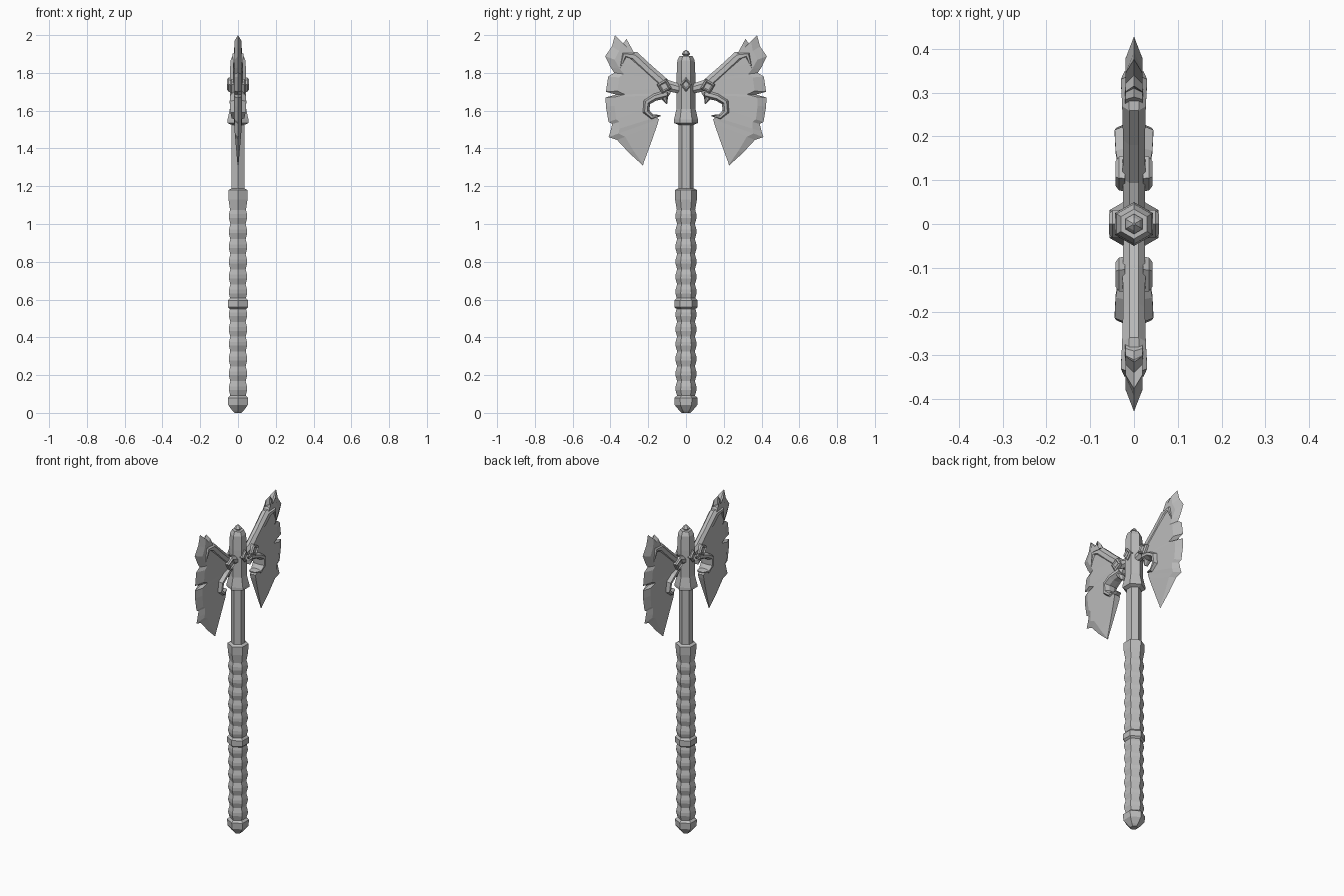
import bpy, bmesh
from math import sin, cos, pi
from mathutils import Vector

cube = bpy.data.objects.get("Cube")
if cube:
    bpy.data.objects.remove(cube)

GREY = (0.5, 0.5, 0.5, 1)
steel = bpy.data.materials.new("grey_steel")
steel.use_nodes = True
steel.diffuse_color = GREY
steel.node_tree.nodes["Principled BSDF"].inputs["Base Color"].default_value = GREY


def loft(name, rings):
    """Skin a list of equal-length rings and cap both ends."""
    bm = bmesh.new()
    rows = [[bm.verts.new(p) for p in ring] for ring in rings]
    n = len(rows[0])
    for a, b in zip(rows, rows[1:]):
        for i in range(n):
            j = (i + 1) % n
            bm.faces.new((a[i], a[j], b[j], b[i]))
    bm.faces.new(rows[0])
    bm.faces.new(rows[-1])
    bmesh.ops.recalc_face_normals(bm, faces=bm.faces)
    mesh = bpy.data.meshes.new(name)
    bm.to_mesh(mesh)
    bm.free()
    mesh.materials.append(steel)
    obj = bpy.data.objects.new(name, mesh)
    bpy.context.collection.objects.link(obj)
    return obj


def hex_post(name, profile):
    """Six-sided turned part from (radius, height) pairs, corners on y."""
    angles = [pi / 2 + k * pi / 3 for k in range(6)]
    loft(name, [[(r * cos(a), r * sin(a), z) for a in angles] for r, z in profile])


def band(name, path, side):
    """Bevelled band along (y, z, half width, half thickness) points."""
    section = [(-1, -.4), (-1, .4), (-.4, 1), (.4, 1),
               (1, .4), (1, -.4), (.4, -1), (-.4, -1)]
    rings = []
    for i, (y, z, w, t) in enumerate(path):
        a, b = path[max(i - 1, 0)], path[min(i + 1, len(path) - 1)]
        d = Vector((b[0] - a[0], b[1] - a[1])).normalized()
        rings.append([(u * t, side * (y - d.y * v * w), z + d.x * v * w)
                      for u, v in section])
    loft(name, rings)


def diamond(name, y, z, ry, rz, steps, face, turn=0):
    """Four-sided stud on an x face from (scale, x) steps."""
    rings = []
    for s, x in steps:
        ring = []
        for k in range(4):
            a = turn + k * pi / 2
            ring.append((face * x, y + s * ry * cos(a), z + s * rz * sin(a)))
        rings.append(ring)
    loft(name, rings)


# Pommel, grips, collar and shaft
hex_post("pommel", [(.022, 0), (.035, .012), (.06, .042), (.062, .08), (.046, .092)])


def grip(name, start, end, count):
    step = (end - start) / count
    profile = []
    for k in range(count):
        z = start + k * step
        profile += [(.047, z), (.056, z + step * .4), (.055, z + step * .65)]
    hex_post(name, profile + [(.047, end)])


grip("lower_grip", .09, .56, 6)
grip("upper_grip", .6, 1.08, 6)
hex_post("grip_collar", [(.05, .55), (.062, .56), (.062, .595), (.05, .607)])
hex_post("grip_flare", [(.046, 1.06), (.058, 1.13), (.059, 1.18), (.036, 1.19)])
hex_post("shaft", [(.041, 1.17), (.041, 1.55)])

# Head socket and finial
hex_post("head_socket", [(.04, 1.525), (.064, 1.535), (.064, 1.552), (.05, 1.61),
                         (.05, 1.78), (.046, 1.865), (.034, 1.89)])
hex_post("finial", [(.014, 1.88), (.014, 1.892), (.023, 1.9), (.015, 1.912), (.003, 1.922)])
for face in (-1, 1):
    diamond("socket_stud", 0, 1.738, .032, .038,
            [(1, .03), (1, .049), (.75, .057), (.5, .05)], face)

# Cutting edge (y, z) paired with the blade back (y, z)
BLADE = [
    (.29, 1.925, .26, 1.88), (.31, 1.93, .26, 1.87), (.315, 1.98, .25, 1.86),
    (.34, 1.945, .24, 1.85), (.376, 2, .22, 1.84), (.392, 1.94, .2, 1.82),
    (.428, 1.888, .18, 1.8), (.4, 1.83, .15, 1.78), (.38, 1.8, .13, 1.77),
    (.412, 1.78, .12, 1.76), (.424, 1.7, .12, 1.72), (.37, 1.685, .14, 1.69),
    (.426, 1.67, .18, 1.68), (.424, 1.62, .2, 1.65), (.41, 1.54, .21, 1.61),
    (.39, 1.53, .2, 1.58), (.4, 1.49, .16, 1.565), (.41, 1.46, .144, 1.555),
    (.365, 1.445, .15, 1.53), (.3, 1.375, .185, 1.43), (.228, 1.31, .222, 1.33)]

TRIM = [(.03, 1.715, .025, .024), (.11, 1.735, .032, .026), (.2, 1.815, .03, .025),
        (.275, 1.885, .03, .027), (.325, 1.895, .02, .03), (.347, 1.825, .003, .022)]
HOOK = [(.1, 1.69, .025, .03), (.165, 1.672, .02, .042), (.208, 1.645, .02, .044),
        (.212, 1.595, .02, .04), (.18, 1.566, .015, .034), (.135, 1.574, .003, .02)]
SPUR = [(.11, 1.7, .03, .026), (.115, 1.67, .02, .024), (.102, 1.636, .003, .012)]

# Twin blades with their trim, mirrored front to back
for side, where in ((-1, "front"), (1, "back")):
    rings = []
    for ey, ez, ky, kz in BLADE:
        by, bz = ey + .2 * (ky - ey), ez + .2 * (kz - ez)
        fade = min(1, .15 + (ez - 1.31) * 5)
        b, k = .019 * fade, .022 * fade
        rings.append([(0, side * ey, ez), (b, side * by, bz), (k, side * ky, kz),
                      (-k, side * ky, kz), (-b, side * by, bz)])
    loft(where + "_blade", rings)
    band(where + "_blade_trim", TRIM, side)
    band(where + "_blade_hook", HOOK, side)
    band(where + "_blade_spur", SPUR, side)
    for face in (-1, 1):
        diamond(where + "_blade_stud", side * .115, 1.728, .042, .042,
                [(1, .02), (.95, .034), (.7, .042), (.5, .035)], face, side * pi / 12)
